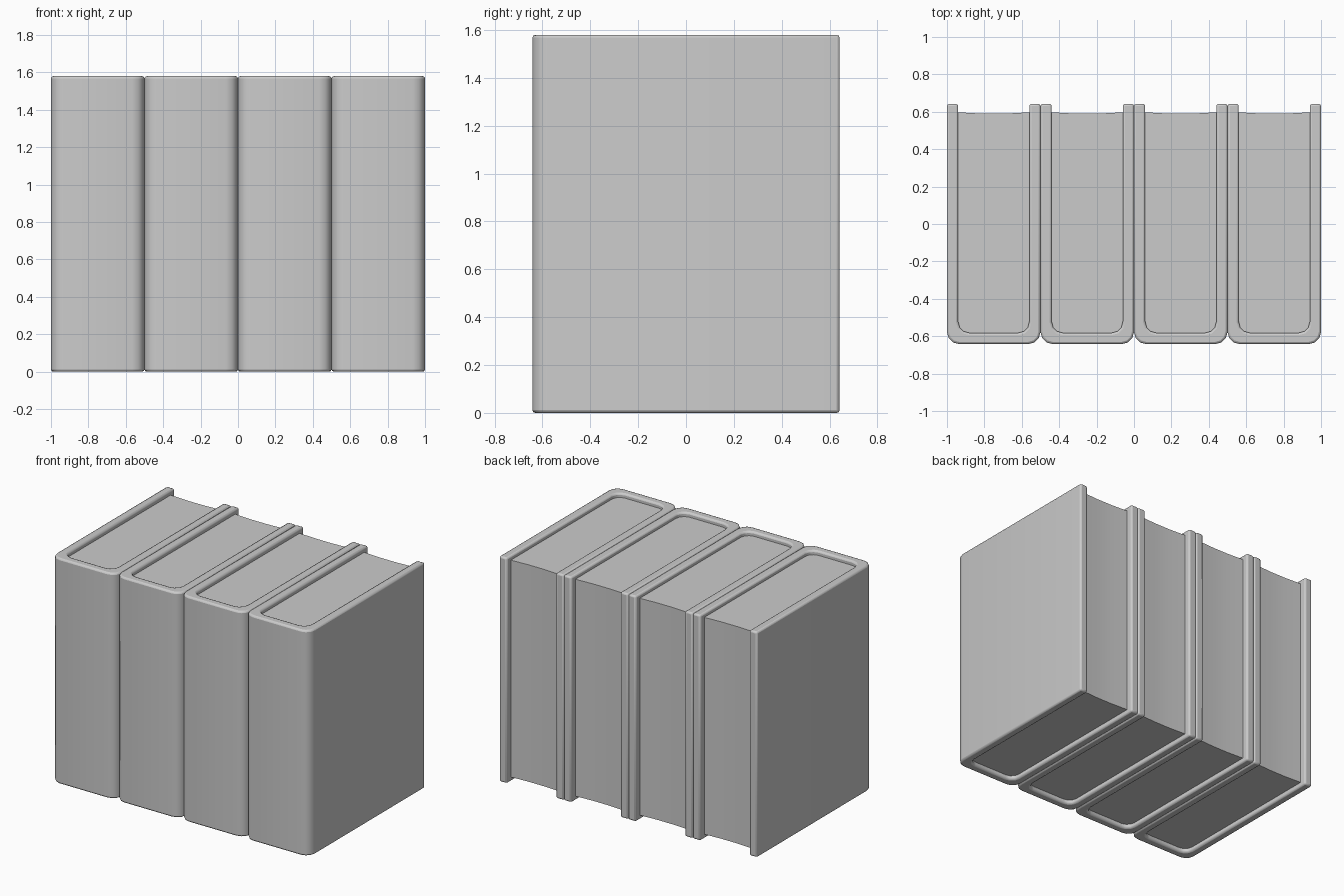
import bpy, bmesh, math

cube = bpy.data.objects.get("Cube")
if cube:
    bpy.data.objects.remove(cube, do_unlink=True)

BOOKS = 4
WIDTH = 0.5
HEIGHT = 1.58
DEPTH = 0.642      # half depth of the covers
THICK = 0.06       # cover board thickness
RECESS = 0.03      # pages sit below the cover edges
PAGE_BACK = 0.597

grey = bpy.data.materials.new("plain_grey")
grey.use_nodes = True
grey.diffuse_color = (0.6, 0.6, 0.6, 1)
grey.node_tree.nodes["Principled BSDF"].inputs["Base Color"].default_value = (0.6, 0.6, 0.6, 1)


def u_path(half, front, back, radius, steps=3):
    """U-shaped line from the left back end, round the spine, to the right back end."""
    pts = [(-half, back)]
    for side, start in ((-1, math.pi), (1, 1.5 * math.pi)):
        for i in range(steps + 1):
            a = start + i * math.pi / 2 / steps
            pts.append((side * (half - radius) + radius * math.cos(a),
                        front + radius + radius * math.sin(a)))
    pts.append((half, back))
    return pts


def prism(name, outline, z0, z1, x):
    """Upright solid made by extruding a closed outline."""
    bm = bmesh.new()
    base = bm.faces.new([bm.verts.new((px, py, z0)) for px, py in outline])
    out = bmesh.ops.extrude_face_region(bm, geom=[base])
    top = [v for v in out["geom"] if isinstance(v, bmesh.types.BMVert)]
    bmesh.ops.translate(bm, verts=top, vec=(0, 0, z1 - z0))
    bmesh.ops.recalc_face_normals(bm, faces=bm.faces)
    mesh = bpy.data.meshes.new(name)
    bm.to_mesh(mesh)
    bm.free()
    mesh.materials.append(grey)
    obj = bpy.data.objects.new(name, mesh)
    obj.location.x = x
    bpy.context.collection.objects.link(obj)
    bpy.ops.object.select_all(action="DESELECT")
    obj.select_set(True)
    bpy.context.view_layer.objects.active = obj
    bpy.ops.object.shade_smooth_by_angle(angle=math.radians(40))
    return obj


half = WIDTH / 2
outer = u_path(half, -DEPTH, DEPTH, 0.065)
inner = u_path(half - THICK, -DEPTH + THICK, DEPTH, 0.06)
pages = u_path(half - THICK, -DEPTH + THICK, PAGE_BACK, 0.06)
# Slightly hollow fore edge of the page block
pages += [(0.06, PAGE_BACK - 0.007), (-0.06, PAGE_BACK - 0.007)]

for n in range(BOOKS):
    x = (n - (BOOKS - 1) / 2) * WIDTH
    # Wrapped cover: two boards joined by a rounded spine
    cover = prism(f"book_cover_{n + 1}", outer + inner[::-1], 0, HEIGHT, x)
    bevel = cover.modifiers.new("soft_edges", "BEVEL")
    bevel.width = 0.012
    bevel.segments = 2
    bevel.limit_method = "ANGLE"
    bevel.angle_limit = math.radians(50)
    # Page block
    prism(f"book_pages_{n + 1}", pages, RECESS, HEIGHT - RECESS, x)
